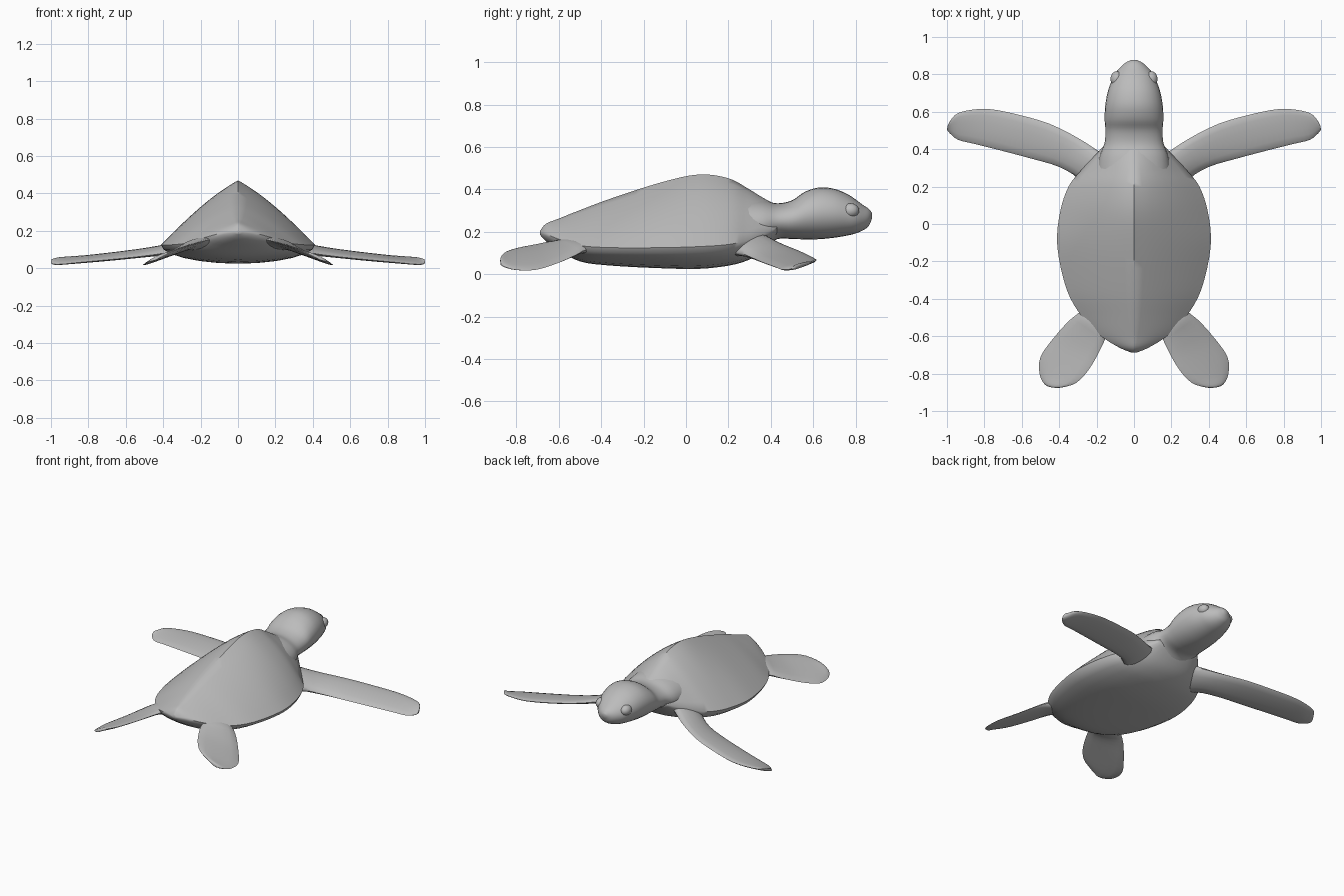
import bpy, bmesh, math
from mathutils import Vector

if "Cube" in bpy.data.objects:
    bpy.data.objects.remove(bpy.data.objects["Cube"])

grey = bpy.data.materials.new("soft grey")
grey.diffuse_color = (0.5, 0.5, 0.5, 1)
grey.use_nodes = True
grey.node_tree.nodes["Principled BSDF"].inputs["Base Color"].default_value = grey.diffuse_color


def spline(rows, steps):
    """Catmull-Rom resample of rows of numbers."""
    out, n = [], len(rows)
    for i in range(n - 1):
        p = [Vector(rows[min(max(i + k, 0), n - 1)]) for k in (-1, 0, 1, 2)]
        for s in range(steps):
            t = s / steps
            out.append(0.5 * (2 * p[1] + (p[2] - p[0]) * t
                              + (2 * p[0] - 5 * p[1] + 4 * p[2] - p[3]) * t * t
                              + (3 * p[1] - p[0] - 3 * p[2] + p[3]) * t ** 3))
    return out + [Vector(rows[-1])]


def loft(name, rings, angle=50, mirror=False):
    """Skin closed rings of points and cap both ends."""
    bm = bmesh.new()
    vr = [[bm.verts.new(p) for p in r] for r in rings]
    n = len(rings[0])
    for a, b in zip(vr, vr[1:]):
        for i in range(n):
            j = (i + 1) % n
            bm.faces.new((a[i], a[j], b[j], b[i]))
    bm.faces.new(vr[0])
    bm.faces.new(vr[-1])
    bmesh.ops.recalc_face_normals(bm, faces=bm.faces)
    return finish(name, bm, angle, mirror)


def finish(name, bm, angle, mirror):
    me = bpy.data.meshes.new(name)
    bm.to_mesh(me)
    bm.free()
    me.materials.append(grey)
    ob = bpy.data.objects.new(name, me)
    bpy.context.collection.objects.link(ob)
    bpy.ops.object.select_all(action='DESELECT')
    bpy.context.view_layer.objects.active = ob
    ob.select_set(True)
    bpy.ops.object.shade_smooth_by_angle(angle=math.radians(angle))
    if mirror:
        ob.modifiers.new("mirror", 'MIRROR')
    return ob


# Shell and belly: y, half width, ridge z, rim z, belly z, roundness
shell = [(-.688, .012, .205, .195, .185, .5), (-.66, .08, .238, .19, .155, .45),
         (-.60, .175, .262, .165, .115, .4), (-.50, .275, .302, .135, .06, .35),
         (-.35, .36, .358, .125, .04, .35), (-.12, .41, .432, .125, .028, .35),
         (.06, .396, .470, .13, .025, .35), (.20, .35, .452, .14, .04, .45),
         (.29, .28, .405, .16, .065, .65), (.36, .215, .362, .19, .105, .85),
         (.43, .15, .325, .22, .18, 1.0)]
rings = []
for y, w, top, rim, low, k in spline(shell, 4):
    upper = [(u, rim + (top - rim) * (1 - abs(u)) * (1 + k * abs(u)))
             for u in [1 - i / 8 for i in range(17)]]
    under = [(-math.cos(a), rim - (rim - low) * math.sin(a))
             for a in [math.pi * i / 12 for i in range(1, 12)]]
    rings.append([(w * u, y, z) for u, z in upper + under])
loft("shell", rings)

# Neck, head and beak: y, half width, top z, bottom z
head = [(.26, .20, .36, .09), (.36, .185, .350, .12), (.43, .158, .334, .165),
        (.50, .153, .348, .166), (.56, .157, .388, .164), (.63, .154, .409, .165),
        (.70, .142, .402, .172), (.76, .122, .378, .182), (.80, .104, .352, .192),
        (.835, .076, .326, .207), (.862, .046, .308, .228), (.878, .012, .288, .265)]
rings = []
for y, w, top, low in spline(head, 4):
    c, h = (top + low) / 2, (top - low) / 2
    rings.append([(w * math.cos(a), y, c + h * math.sin(a))
                  for a in [math.tau * i / 28 for i in range(28)]])
loft("head", rings)

# Bulging eyelids
bm = bmesh.new()
bmesh.ops.create_uvsphere(bm, u_segments=16, v_segments=10, radius=1)
for v in bm.verts:
    v.co = Vector((.092 + .034 * v.co.x, .775 + .042 * v.co.y, .300 + .034 * v.co.z))
finish("eyelids", bm, 60, True)


def flipper(name, rows):
    """Rows: leading edge xyz, trailing edge xyz, half thickness."""
    rings = []
    for r in spline(rows, 3):
        a, b = Vector(r[0:3]), Vector(r[3:6])
        up = Vector((0, 0, r[6]))
        rings.append([(a + b) / 2 + (a - b) / 2 * math.cos(t) + up * math.sin(t)
                      for t in [math.tau * i / 14 for i in range(14)]])
    loft(name, rings, 60, True)


flipper("front_flippers", [
    (.10, .34, .20, .16, .08, .11, .05), (.19, .39, .165, .29, .235, .105, .04),
    (.30, .46, .135, .40, .305, .08, .025), (.45, .535, .108, .55, .35, .06, .018),
    (.62, .585, .085, .72, .395, .043, .016), (.78, .615, .068, .86, .43, .03, .014),
    (.90, .605, .06, .94, .45, .022, .012), (.96, .58, .055, .985, .485, .022, .011),
    (.995, .53, .045, 1.0, .505, .03, .008)])

flipper("rear_flippers", [
    (.20, -.38, .12, .06, -.50, .14, .04), (.29, -.47, .115, .14, -.59, .15, .03),
    (.35, -.52, .09, .165, -.64, .15, .02), (.43, -.61, .05, .20, -.71, .14, .014),
    (.50, -.71, .02, .25, -.79, .125, .012), (.505, -.80, .02, .31, -.85, .105, .011),
    (.48, -.855, .035, .38, -.873, .08, .01), (.45, -.872, .045, .42, -.876, .06, .007)])
